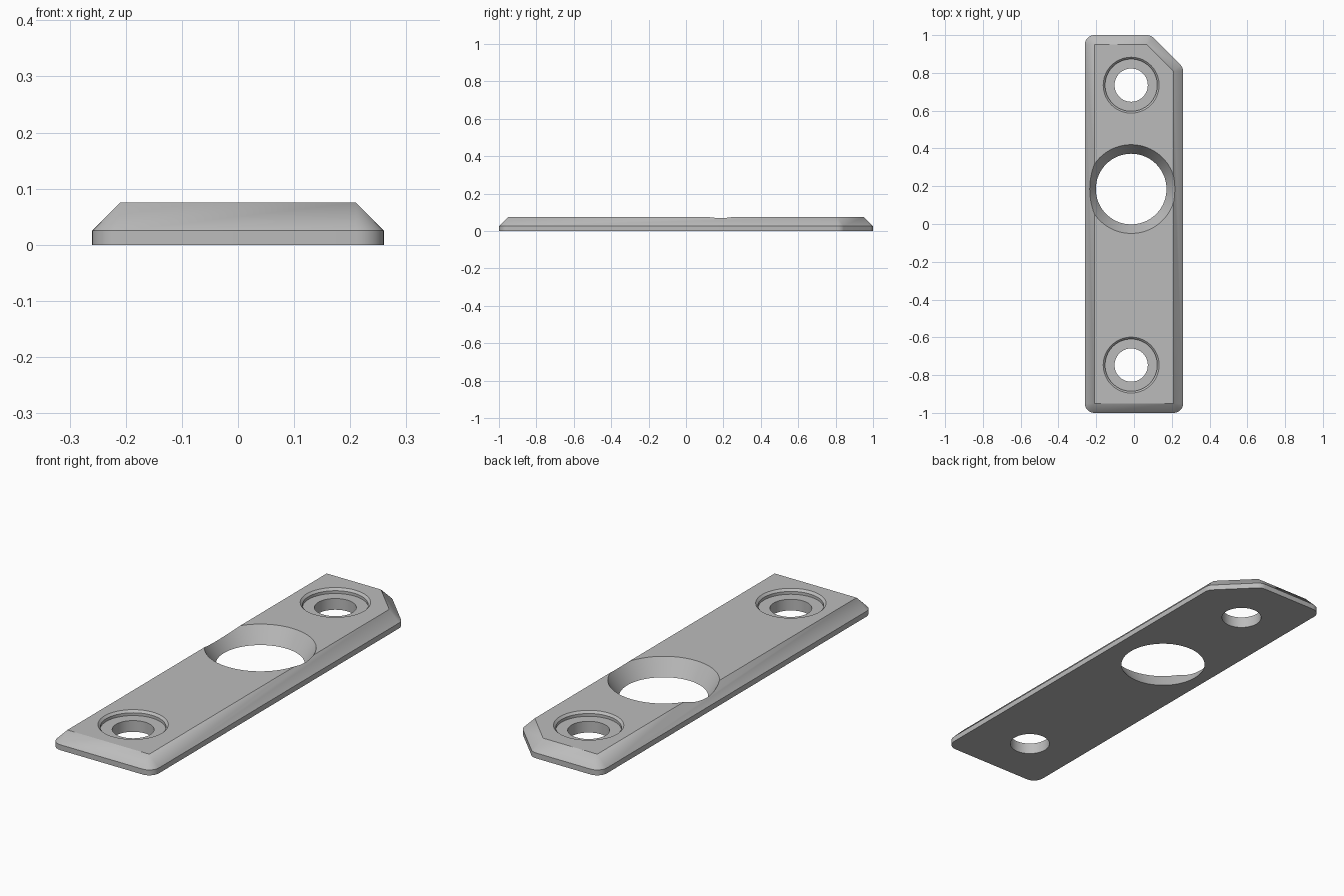
import bpy, bmesh, math
from mathutils import Vector

cube = bpy.data.objects.get("Cube")
if cube:
    bpy.data.objects.remove(cube, do_unlink=True)

HEIGHT, EDGE, BEVEL = 0.075, 0.025, 0.05
HOLE_X = -0.015

steel = bpy.data.materials.new("plain grey")
steel.use_nodes = True
GREY = (0.5, 0.5, 0.5, 1)
steel.diffuse_color = GREY
steel.node_tree.nodes["Principled BSDF"].inputs["Base Color"].default_value = GREY


def finish(bm, name):
    bmesh.ops.remove_doubles(bm, verts=bm.verts, dist=1e-5)
    bmesh.ops.recalc_face_normals(bm, faces=bm.faces)
    mesh = bpy.data.meshes.new(name)
    bm.to_mesh(mesh)
    bm.free()
    mesh.materials.append(steel)
    obj = bpy.data.objects.new(name, mesh)
    bpy.context.collection.objects.link(obj)
    return obj


def stack(name, rings):
    """Skin a stack of equal-length rings and cap both ends."""
    bm = bmesh.new()
    loops = [[bm.verts.new(p) for p in ring] for ring in rings]
    n = len(loops[0])
    for low, high in zip(loops, loops[1:]):
        for i in range(n):
            j = (i + 1) % n
            bm.faces.new((low[i], low[j], high[j], high[i]))
    bm.faces.new(loops[0][::-1])
    bm.faces.new(loops[-1])
    return finish(bm, name)


def lathe(name, y, profile, n=72):
    """Round cutter from (radius, height) pairs."""
    turns = [2 * math.pi * i / n for i in range(n)]
    return stack(name, [[(HOLE_X + r * math.cos(a), y + r * math.sin(a), z)
                         for a in turns] for r, z in profile])


def rounded(corners, radius, z, steps=8):
    """Offset a counter-clockwise outline outwards with rounded corners."""
    ring = []
    for i, p in enumerate(corners):
        d_in = p - corners[i - 1]
        d_out = corners[(i + 1) % len(corners)] - p
        start = math.atan2(-d_in.x, d_in.y)
        sweep = (math.atan2(-d_out.x, d_out.y) - start) % (2 * math.pi)
        for s in range(steps + 1):
            a = start + sweep * s / steps
            ring.append((p.x + radius * math.cos(a), p.y + radius * math.sin(a), z))
    return ring


# Plate: sharp top outline with one clipped corner, sloping to a rounded base
top = [Vector(p) for p in ((-0.21, -0.95), (0.21, -0.95), (0.21, 0.808),
                           (0.068, 0.95), (-0.21, 0.95))]
plate = stack("mounting_plate", [rounded(top, BEVEL, 0), rounded(top, BEVEL, EDGE),
                                 rounded(top, 0, HEIGHT)])

# Screw holes with a chamfered counterbore, and the large tapered opening
screw = [(0.088, -0.05), (0.088, 0.052), (0.138, 0.052), (0.138, 0.065),
         (0.148, HEIGHT), (0.148, 0.12)]
slope = (0.235 - 0.187) / HEIGHT
taper = [(0.187 + slope * z, z) for z in (-0.05, 0.12)]
cutters = [lathe("rear_screw_cutter", 0.735, screw),
           lathe("front_screw_cutter", -0.747, screw),
           lathe("opening_cutter", 0.185, taper, 96)]

bpy.ops.object.select_all(action="DESELECT")
plate.select_set(True)
bpy.context.view_layer.objects.active = plate
for cutter in cutters:
    cutter.hide_render = True
    mod = plate.modifiers.new("cut", "BOOLEAN")
    mod.operation, mod.solver, mod.object = "DIFFERENCE", "EXACT", cutter
    bpy.ops.object.modifier_apply(modifier=mod.name)
    bpy.data.objects.remove(cutter, do_unlink=True)

bpy.ops.object.shade_smooth_by_angle(angle=math.radians(25))
